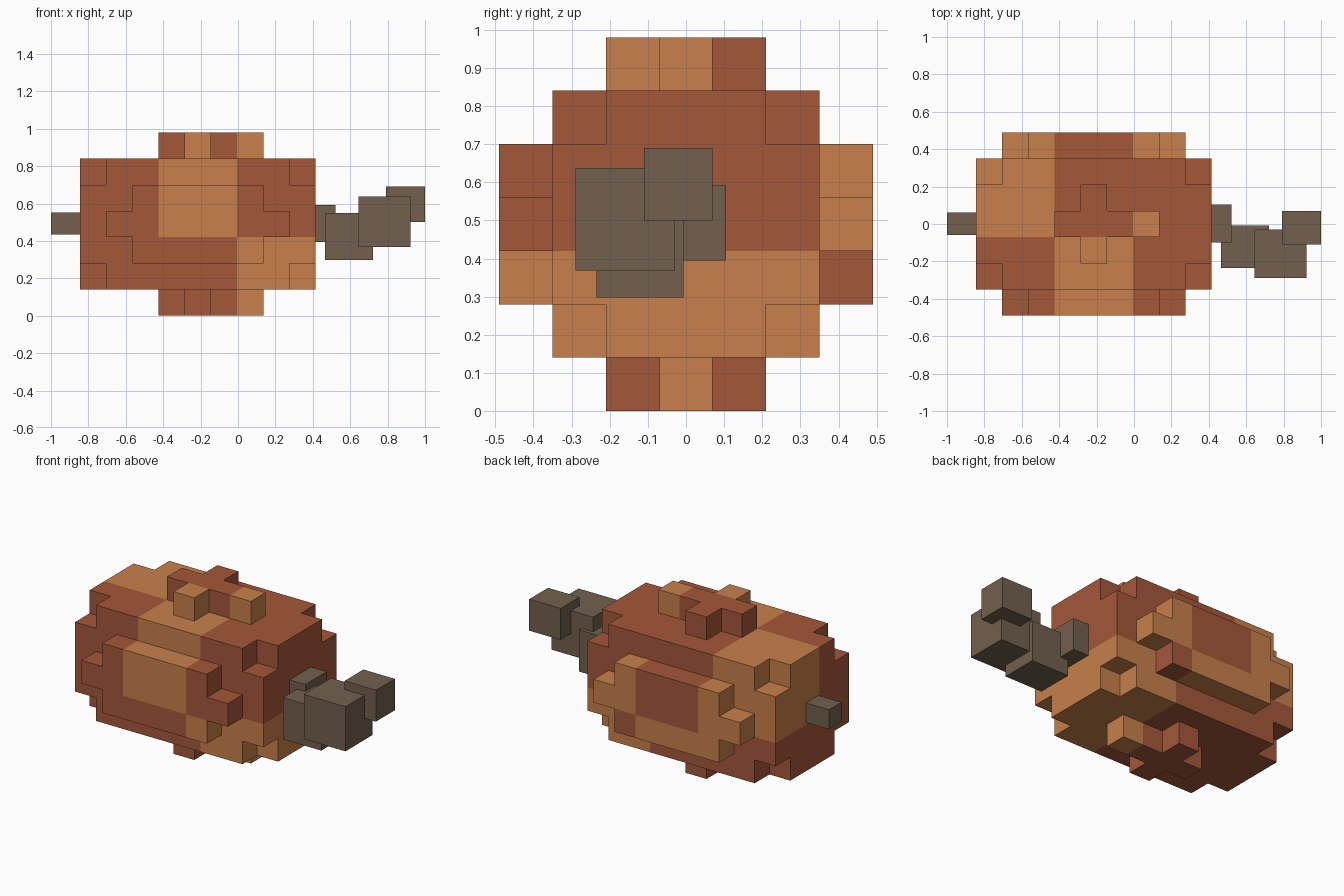
import bpy, bmesh
from mathutils import Vector

if "Cube" in bpy.data.objects:
    bpy.data.objects.remove(bpy.data.objects["Cube"])

S = 0.14                              # size of one body block
CENTRE = Vector((-0.215, 0.0, 0.49))  # middle of the body


def material(name, rgb):
    m = bpy.data.materials.new(name)
    m.diffuse_color = (*rgb, 1.0)
    m.use_nodes = True
    m.node_tree.nodes["Principled BSDF"].inputs["Base Color"].default_value = m.diffuse_color
    return m


DARK = material("rust brown", (0.376, 0.095, 0.042))
LIGHT = material("pale orange", (0.578, 0.216, 0.069))
GREY = material("stone grey", (0.171, 0.117, 0.076))


def filled(c):
    """Blocky barrel: box without corners plus a stepped plate on four sides."""
    i, j, k = c
    a, b, d = abs(i), abs(j), abs(k)
    if a <= 4 and b <= 2 and d <= 2:
        return not (a == 4 and b == 2 and d == 2)
    if b == 3:                        # front and back plates
        return (a <= 2 and d <= 1) or (a == 3 and d == 0)
    if d == 3:                        # top and bottom crosses
        return (-1 <= i <= 2 and j == 0) or (i == 0 and b == 1)
    return False


# Patches are three blocks wide; these ones are pale
PALE = {(0, -1, 0), (1, -1, -1), (0, -1, 1), (1, 0, 1), (-1, 0, 0),
        (-1, 1, 0), (1, 1, 0), (1, 0, -1), (0, 1, -1), (-1, 1, -1)}


def patch_index(c):
    return int(((c[0] + 1) // 3, c[1] // 3, c[2] // 3) in PALE)


def make_object(name, bm, mats):
    me = bpy.data.meshes.new(name)
    bm.to_mesh(me)
    bm.free()
    for m in mats:
        me.materials.append(m)
    ob = bpy.data.objects.new(name, me)
    bpy.context.collection.objects.link(ob)
    return ob


# Body: outer faces of all filled blocks
bm = bmesh.new()
corners = {}


def corner(p):
    key = tuple(round(2 * v) for v in p)
    if key not in corners:
        corners[key] = bm.verts.new(CENTRE + p * S)
    return corners[key]


for i in range(-4, 5):
    for j in range(-3, 4):
        for k in range(-3, 4):
            if not filled((i, j, k)):
                continue
            c = Vector((i, j, k))
            for axis in range(3):
                for sign in (-1, 1):
                    n = Vector((0, 0, 0))
                    n[axis] = sign
                    if filled(tuple(round(v) for v in c + n)):
                        continue
                    u = Vector((0, 0, 0))
                    u[(axis + 1) % 3] = 1
                    w = n.cross(u)
                    face = bm.faces.new([corner(c + (n + a * u + b * w) / 2) for a, b in
                                         ((-1, -1), (1, -1), (1, 1), (-1, 1))])
                    face.material_index = patch_index((i, j, k))
make_object("body", bm, (DARK, LIGHT))


def box(name, lo, hi):
    bm = bmesh.new()
    bmesh.ops.create_cube(bm, size=1.0)
    lo, hi = Vector(lo), Vector(hi)
    for v in bm.verts:
        v.co = (lo + hi) / 2 + v.co * (hi - lo)
    make_object(name, bm, (GREY,))


# Crooked stalk on the right, small stub on the left
box("stalk_base", (0.32, -0.10, 0.395), (0.52, 0.105, 0.592))
box("stalk_lower", (0.465, -0.235, 0.298), (0.722, -0.007, 0.55))
box("stalk_upper", (0.643, -0.29, 0.368), (0.922, -0.03, 0.638))
box("stalk_tip", (0.79, -0.11, 0.50), (1.0, 0.07, 0.69))
box("end_stub", (-1.0, -0.058, 0.435), (-0.84, 0.062, 0.553))
